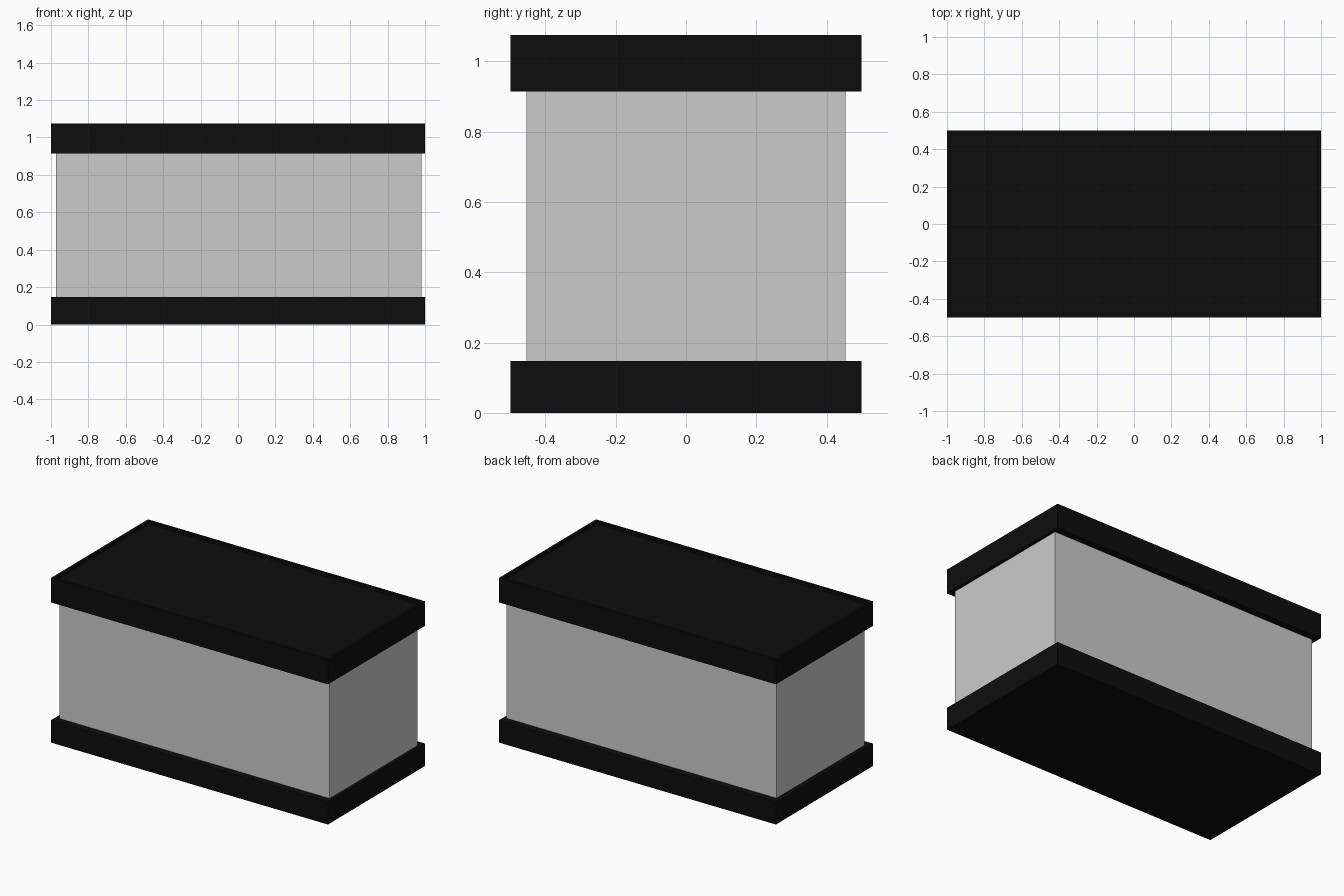
import bpy, bmesh

if "Cube" in bpy.data.objects:
    bpy.data.objects.remove(bpy.data.objects["Cube"])

def material(name, colour):
    m = bpy.data.materials.new(name)
    m.diffuse_color = (*colour, 1)
    m.use_nodes = True
    m.node_tree.nodes["Principled BSDF"].inputs["Base Color"].default_value = m.diffuse_color
    return m

black = material("black_trim", (0.004, 0.004, 0.004))

def box(name, x0, x1, y, z0, z1, mat=None, rim=0, depth=0):
    """Box symmetric in y, with an optional shallow recess in its top face."""
    bm = bmesh.new()
    bmesh.ops.create_cube(bm, size=1)
    for v in bm.verts:
        v.co.x = x1 if v.co.x > 0 else x0
        v.co.y = y if v.co.y > 0 else -y
        v.co.z = z1 if v.co.z > 0 else z0
    if rim:
        bm.normal_update()
        top = max(bm.faces, key=lambda f: f.calc_center_median().z)
        bmesh.ops.inset_region(bm, faces=[top], thickness=rim)
        # straight recess walls below the rim
        new = bmesh.ops.extrude_discrete_faces(bm, faces=[top])["faces"]
        bmesh.ops.translate(bm, verts=new[0].verts, vec=(0, 0, -depth))
        bmesh.ops.remove_doubles(bm, verts=bm.verts, dist=1e-5)
    mesh = bpy.data.meshes.new(name)
    bm.to_mesh(mesh)
    bm.free()
    ob = bpy.data.objects.new(name, mesh)
    bpy.context.collection.objects.link(ob)
    if mat:
        mesh.materials.append(mat)
    return ob

# Bottom trim, tank walls and overhanging lid
box("base_trim", -1, 1, 0.5, 0, 0.147, black)
box("tank_body", -0.972, 0.98, 0.454, 0.147, 0.915)
box("lid", -1, 1, 0.5, 0.915, 1.076, black, rim=0.025, depth=0.02)
